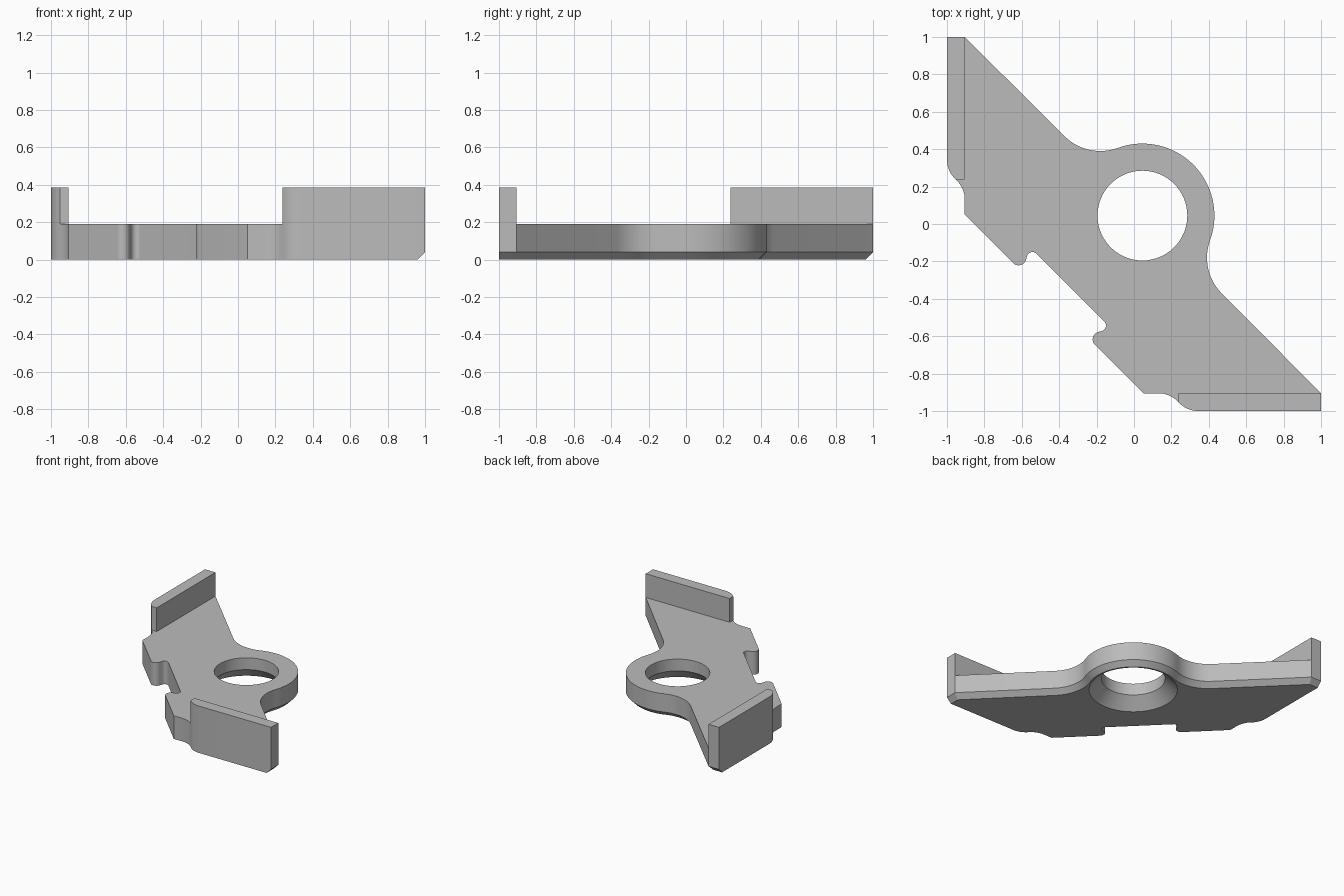
import bpy, bmesh, math
from mathutils import Vector

cube = bpy.data.objects.get("Cube")
if cube:
    bpy.data.objects.remove(cube)

PLATE_TOP, WALL_TOP, CHAMFER = 0.19, 0.385, 0.04
HUB, HUB_R, HOLE_R, SINK_R = Vector((0.045, 0.045)), 0.385, 0.24, 0.333

steel = bpy.data.materials.new("grey_steel")
steel.use_nodes = True
GREY = (0.5, 0.5, 0.5, 1)
steel.diffuse_color = GREY
steel.node_tree.nodes["Principled BSDF"].inputs["Base Color"].default_value = GREY


def arc(center, r, a0, a1, n):
    """Points along an arc, angles in degrees."""
    angles = [math.radians(a0 + (a1 - a0) * i / n) for i in range(n + 1)]
    return [Vector((center[0] + r * math.cos(a), center[1] + r * math.sin(a))) for a in angles]


def swap(points):
    """Mirror across the line y = x, keeping the winding."""
    return [Vector((p.y, p.x)) for p in reversed(points)]


def ring(bm, points, z):
    verts = [bm.verts.new((p.x, p.y, z)) for p in points]
    edges = [bm.edges.new((verts[i - 1], verts[i])) for i in range(len(verts))]
    return verts, edges


def bridge(bm, rings):
    for (a, _), (b, _) in zip(rings, rings[1:]):
        for i in range(len(a)):
            bm.faces.new((a[i - 1], a[i], b[i], b[i - 1]))


def finish(bm, name):
    bmesh.ops.recalc_face_normals(bm, faces=bm.faces)
    mesh = bpy.data.meshes.new(name)
    bm.to_mesh(mesh)
    bm.free()
    mesh.materials.append(steel)
    obj = bpy.data.objects.new(name, mesh)
    bpy.context.collection.objects.link(obj)
    bpy.ops.object.select_all(action="DESELECT")
    obj.select_set(True)
    bpy.context.view_layer.objects.active = obj
    bpy.ops.object.shade_smooth_by_angle(angle=math.radians(30))


# Half of the plate outline: hub, fillet, arm tip, stepped heel, locating tab
fillet_r = 0.27
fillet_dir = 110.1
a = math.radians(fillet_dir)
fillet_c = HUB + (HUB_R + fillet_r) * Vector((math.cos(a), math.sin(a)))
outer = arc(HUB, HUB_R, 45, fillet_dir, 16)
outer += arc(fillet_c, fillet_r, fillet_dir + 180, 225, 14)[1:]
outer += [Vector((-0.905, 1)), Vector((-1, 1))]
step_r, step_a = 0.1456, 47.6
heel = arc((-1 + step_r, 0.345), step_r, 180, 180 + step_a, 8)
inner = heel + arc((-0.905 - step_r, 0.13), step_r, step_a, 0, 8)[1:]
inner += [Vector((-0.905, 0.05))]
inner += arc((-0.617, -0.18), 0.041, 225, 337, 10)
inner += arc((-0.543, -0.18), 0.03, 157, 45, 10)
half = outer + inner
outline = half + swap(half)[:-1]
count = len(outline)
marked = [i < len(outer) or i > count - len(outer) for i in range(count)]

# Lower edge of the outer side and arm tips is pulled in for the chamfer
lower = []
for i, p in enumerate(outline):
    normals = []
    for j, k in ((i - 1, i), (i, (i + 1) % count)):
        if marked[j] and marked[k]:
            d = (outline[k] - outline[j]).normalized()
            normals.append(Vector((d.y, -d.x)))
    shift = Vector((0, 0))
    if len(normals) == 2:
        shift = (normals[0] + normals[1]) / (1 + normals[0].dot(normals[1]))
    elif normals:
        shift = normals[0]
    lower.append(p - shift * CHAMFER)

# Plate with chamfered rim and a hole countersunk from below
bm = bmesh.new()
rim = [ring(bm, lower, 0), ring(bm, outline, CHAMFER), ring(bm, outline, PLATE_TOP)]
bore = [ring(bm, arc(HUB, r, 0, 360, 64)[:-1], z)
        for r, z in ((SINK_R, 0), (HOLE_R, SINK_R - HOLE_R), (HOLE_R, PLATE_TOP))]
bridge(bm, rim)
bridge(bm, bore)
for level, up in ((0, -1), (-1, 1)):
    bmesh.ops.triangle_fill(bm, use_beauty=True, edges=rim[level][1] + bore[level][1],
                            normal=(0, 0, up))
finish(bm, "plate")

# Upright wall on each arm
wall = [Vector((-0.905, 1)), Vector((-1, 1))] + heel + [Vector((-0.905, heel[-1].y))]
for name, points in (("right_wall", wall), ("front_wall", swap(wall))):
    bm = bmesh.new()
    rings = [ring(bm, points, PLATE_TOP), ring(bm, points, WALL_TOP)]
    bridge(bm, rings)
    for verts, _ in rings:
        bm.faces.new(verts)
    finish(bm, name)
